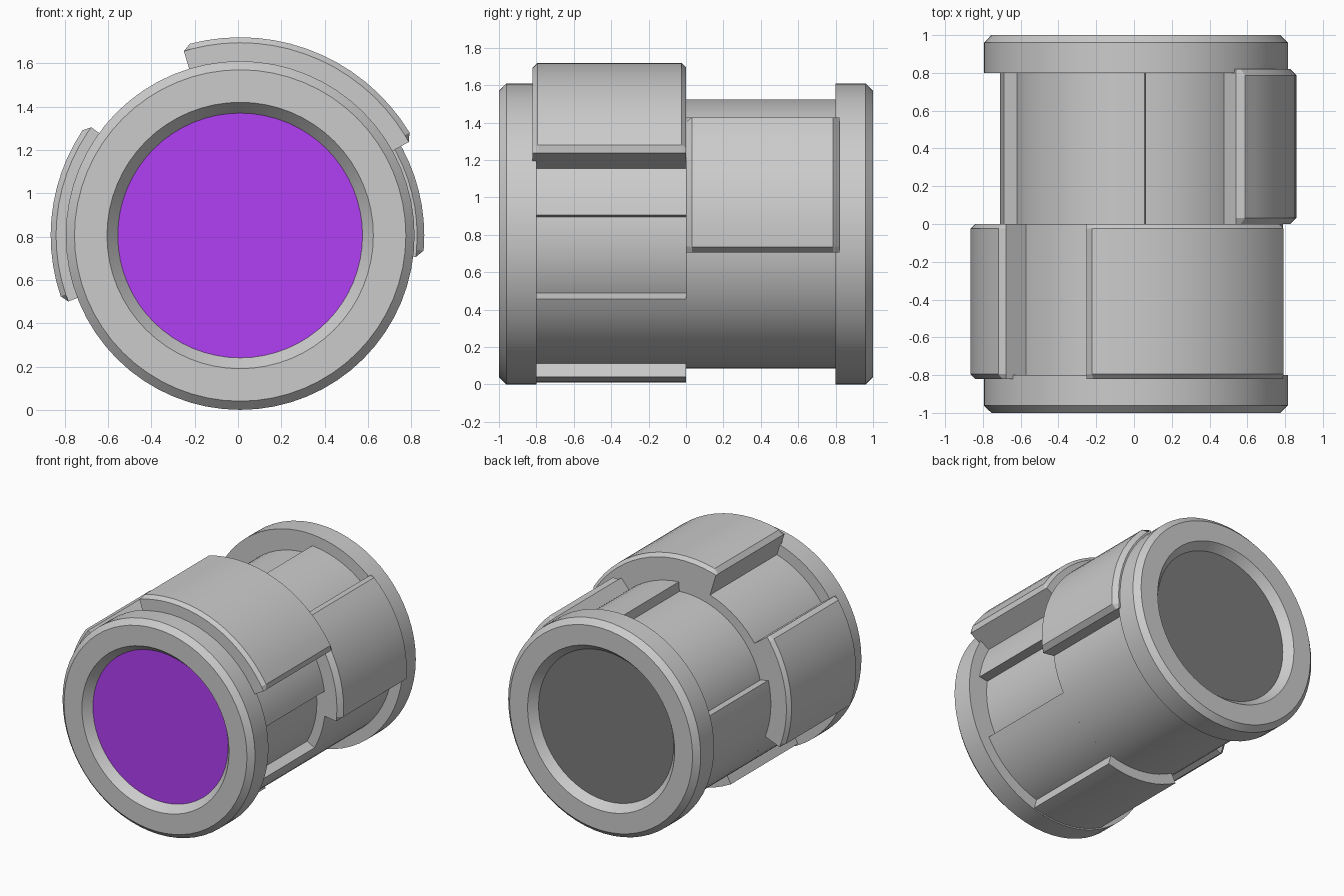
import bpy, bmesh
from math import radians, cos, sin, ceil

if "Cube" in bpy.data.objects:
    bpy.data.objects.remove(bpy.data.objects["Cube"])

CX, CZ = 0.01, 0.805   # axis of the barrel, running along y


def sweep(name, sections, closed=False, color=None):
    """Skin a list of (angle, [(radius, y), ...]) sections around the barrel axis."""
    bm = bmesh.new()
    rows = [[bm.verts.new((CX + r * cos(radians(a)), y, CZ + r * sin(radians(a))))
             for r, y in prof] for a, prof in sections]
    n = len(rows[0])
    pairs = list(zip(rows, rows[1:]))
    if closed:
        pairs.append((rows[-1], rows[0]))
    for p, q in pairs:
        for i in range(n):
            j = (i + 1) % n
            bm.faces.new((p[i], p[j], q[j], q[i]))
    if not closed:
        bm.faces.new(rows[0])
        bm.faces.new(rows[-1])
    bmesh.ops.remove_doubles(bm, verts=bm.verts, dist=1e-5)
    bmesh.ops.recalc_face_normals(bm, faces=bm.faces)
    me = bpy.data.meshes.new(name)
    bm.to_mesh(me)
    bm.free()
    ob = bpy.data.objects.new(name, me)
    bpy.context.collection.objects.link(ob)
    if color:
        mat = bpy.data.materials.new(name + "_color")
        mat.diffuse_color = color
        mat.use_nodes = True
        mat.node_tree.nodes["Principled BSDF"].inputs["Base Color"].default_value = mat.diffuse_color
        me.materials.append(mat)
    bpy.ops.object.select_all(action='DESELECT')
    ob.select_set(True)
    bpy.context.view_layer.objects.active = ob
    bpy.ops.object.shade_smooth_by_angle(angle=radians(25))
    return ob


def lathe(name, prof, color=None, seg=64):
    return sweep(name, [(360 * i / seg, prof) for i in range(seg)], True, color)


def plate(name, r0, r1, a0, a1, y0, y1, c=0.0):
    """Curved plate from angle a0 to a1, with chamfered outer edges when c > 0."""
    def steps(a, b):
        n = max(2, ceil((b - a) / 5))
        return [a + (b - a) * i / n for i in range(n + 1)]
    if not c:
        prof = [(r0, y0), (r1, y0), (r1, y1), (r0, y1)]
        return sweep(name, [(a, prof) for a in steps(a0, a1)])
    rc = r1 - c
    full = [(r0, y0), (rc, y0), (r1, y0 + c), (r1, y1 - c), (rc, y1), (r0, y1)]
    end = [(r0, y0), (rc, y0), (rc, y0 + c), (rc, y1 - c), (rc, y1), (r0, y1)]
    secs = [(a, full) for a in steps(a0 + 2.3, a1 - 2.3)]
    return sweep(name, [(a0, end)] + secs + [(a1, end)])


# Inner core
lathe("core", [(0.50, -0.81), (0.65, -0.81), (0.65, 0.81), (0.50, 0.81)])

# End collars and the discs set into them
ring = [(0.565, -0.94), (0.615, -1), (0.765, -1), (0.805, -0.96), (0.805, -0.8), (0.565, -0.8)]
for side, s, col in (("front", 1, (0.44, 0.05, 0.91, 1)), ("back", -1, (0.2, 0.2, 0.2, 1))):
    lathe(side + "_collar", [(r, y * s) for r, y in ring])
    lathe(side + "_disc", [(0, -0.94 * s), (0.565, -0.94 * s), (0.565, -0.82 * s), (0, -0.82 * s)], col)

# Sleeves, each leaving one recessed window open to the core
plate("front_sleeve", 0.60, 0.72, 8, 331, -0.805, 0)
plate("back_sleeve", 0.60, 0.72, 166, 446, 0, 0.805)

# Raised plates
plate("top_plate", 0.70, 0.915, 29, 107, -0.82, 0, 0.025)
plate("left_plate", 0.70, 0.875, 144, 201, -0.82, 0, 0.025)
plate("bottom_plate", 0.70, 0.795, 241, 286, -0.805, 0)
plate("right_plate", 0.70, 0.85, -7, 49.5, 0, 0.82, 0.033)
